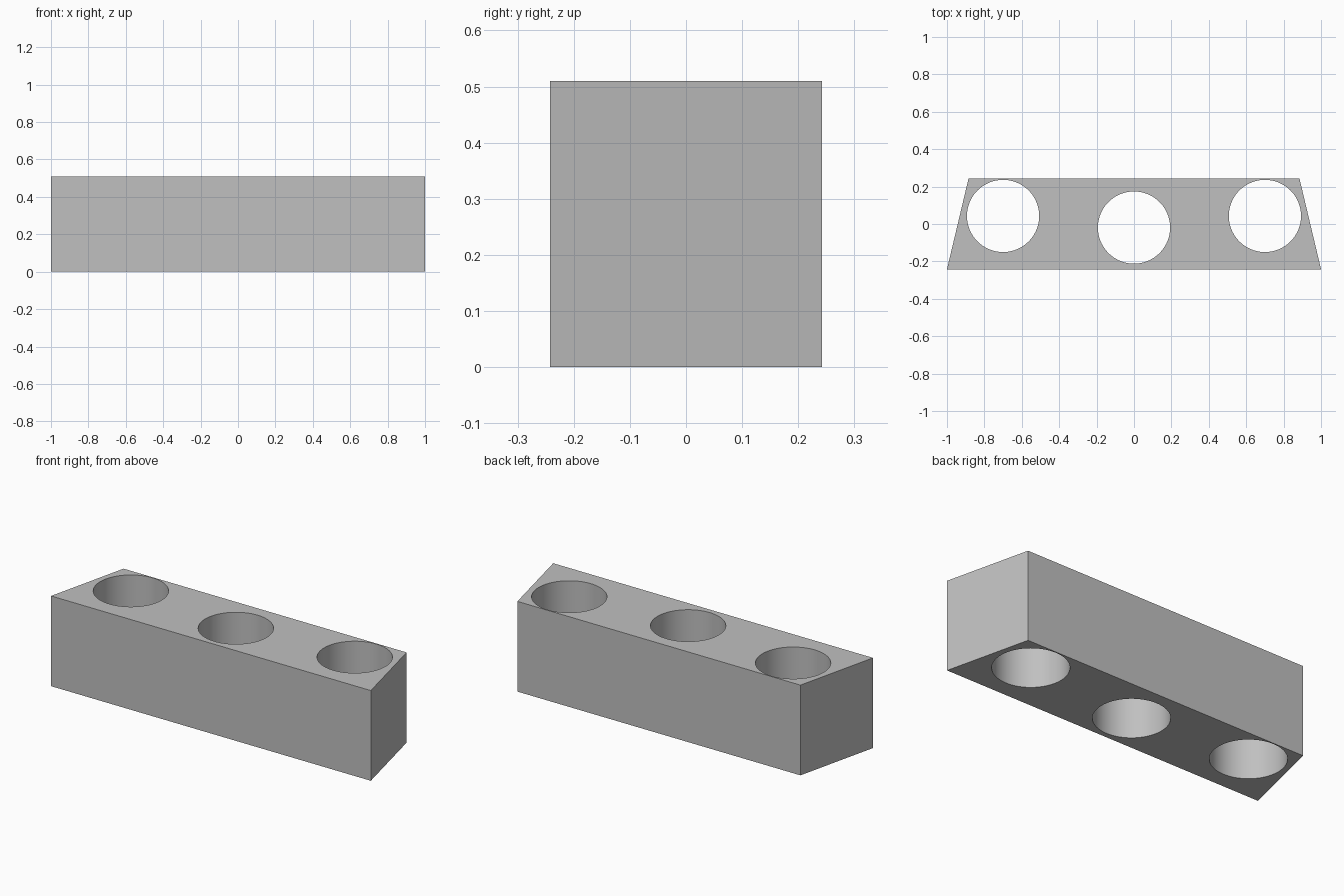
import bpy
import bmesh
from math import radians

if "Cube" in bpy.data.objects:
    bpy.data.objects.remove(bpy.data.objects["Cube"], do_unlink=True)

HEIGHT = 0.51
HALF_DEPTH = 0.242
FRONT_HALF = 1.0
BACK_HALF = 0.885
HOLE_RADIUS = 0.193
HOLES = [(-0.7, 0.043), (0, -0.019), (0.7, 0.043)]

grey = bpy.data.materials.new("plain grey")
grey.use_nodes = True
colour = (0.53, 0.53, 0.53, 1)
grey.diffuse_color = colour
grey.node_tree.nodes["Principled BSDF"].inputs["Base Color"].default_value = colour

# Trapezoid block, wider at the front
bm = bmesh.new()
outline = [(-FRONT_HALF, -HALF_DEPTH), (FRONT_HALF, -HALF_DEPTH),
           (BACK_HALF, HALF_DEPTH), (-BACK_HALF, HALF_DEPTH)]
base = bm.faces.new([bm.verts.new((x, y, 0)) for x, y in outline])
extruded = bmesh.ops.extrude_face_region(bm, geom=[base])["geom"]
top = [v for v in extruded if isinstance(v, bmesh.types.BMVert)]
bmesh.ops.translate(bm, vec=(0, 0, HEIGHT), verts=top)
bmesh.ops.recalc_face_normals(bm, faces=bm.faces)
mesh = bpy.data.meshes.new("holder_block")
bm.to_mesh(mesh)
bm.free()
block = bpy.data.objects.new("holder_block", mesh)
bpy.context.collection.objects.link(block)
mesh.materials.append(grey)

# Three round holes right through the block
for x, y in HOLES:
    bpy.ops.mesh.primitive_cylinder_add(vertices=96, radius=HOLE_RADIUS, depth=HEIGHT * 2,
                                        location=(x, y, HEIGHT / 2))
    cutter = bpy.context.object
    cutter.name = "hole_cutter"
    cutter.hide_render = True
    cutter.data.materials.append(grey)
    cut = block.modifiers.new("hole", "BOOLEAN")
    cut.operation = "DIFFERENCE"
    cut.solver = "EXACT"
    cut.object = cutter
    bpy.context.view_layer.objects.active = block
    bpy.ops.object.modifier_apply(modifier=cut.name)
    bpy.data.objects.remove(cutter, do_unlink=True)

# Smooth hole walls with sharp rims
bpy.ops.object.select_all(action="DESELECT")
block.select_set(True)
bpy.context.view_layer.objects.active = block
bpy.ops.object.shade_smooth_by_angle(angle=radians(30))
